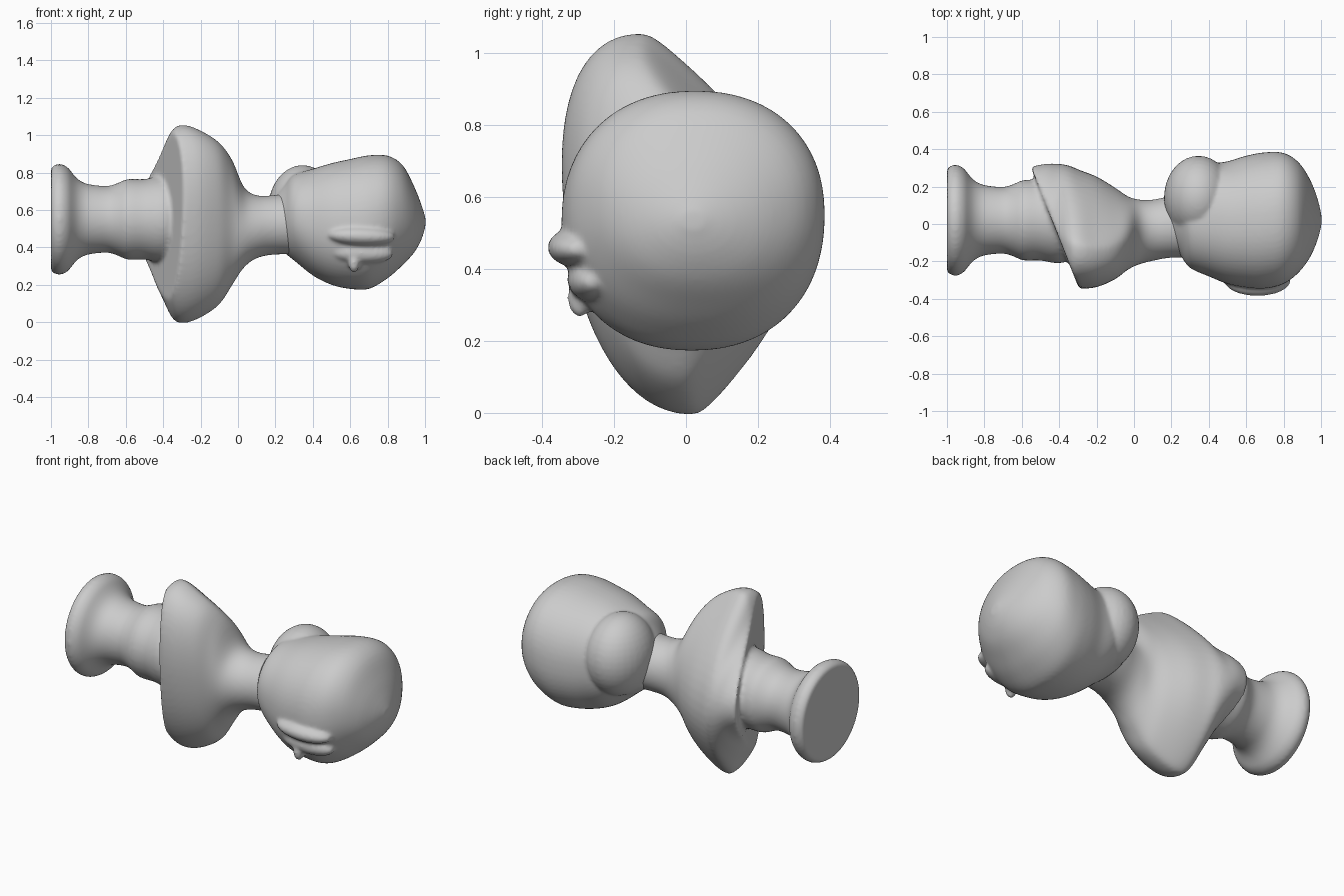
import bpy, bmesh
from math import sin, cos, pi, radians
from mathutils import Vector, Matrix

if "Cube" in bpy.data.objects:
    bpy.data.objects.remove(bpy.data.objects["Cube"])


def finish(name, bm):
    bmesh.ops.recalc_face_normals(bm, faces=bm.faces[:])
    me = bpy.data.meshes.new(name)
    bm.to_mesh(me)
    bm.free()
    ob = bpy.data.objects.new(name, me)
    bpy.context.collection.objects.link(ob)
    return ob


def fuse(name, parts, voxel, passes):
    # Join overlapping parts into one skin with softened seams
    bpy.ops.object.select_all(action='DESELECT')
    for p in parts:
        p.select_set(True)
    bpy.context.view_layer.objects.active = parts[0]
    bpy.ops.object.join()
    ob = bpy.context.view_layer.objects.active
    ob.name = name
    rm = ob.modifiers.new("skin", 'REMESH')
    rm.mode, rm.voxel_size = 'VOXEL', voxel
    sm = ob.modifiers.new("soften", 'SMOOTH')
    sm.factor, sm.iterations = 0.5, passes
    for m in ("skin", "soften"):
        bpy.ops.object.modifier_apply(modifier=m)
    bpy.ops.object.shade_smooth_by_angle(angle=radians(45))
    return ob


def smooth_rows(rows, steps):
    # Catmull-Rom interpolation between cross-section rows
    out = []
    for i in range(len(rows) - 1):
        a, b, c, d = [rows[min(max(j, 0), len(rows) - 1)] for j in range(i - 1, i + 3)]
        for k in range(steps):
            t = k / steps
            out.append([0.5 * (2*q + (r - p)*t + (2*p - 5*q + 4*r - s)*t*t + (3*q - p - 3*r + s)*t**3)
                        for p, q, r, s in zip(a, b, c, d)])
    return out + [list(rows[-1])]


def loft(rows, n=64, steps=4):
    # row: x, y min, y max, z min, z max, superellipse exponent, shoulder amount (lean and thin the back)
    bm = bmesh.new()
    rings = []
    for x, y0, y1, z0, z1, e, k in smooth_rows(rows, steps):
        ring = []
        for i in range(n):
            c, s = cos(2*pi*i/n), sin(2*pi*i/n)
            u = abs(c)**(2/e) * (1 if c > 0 else -1)
            v = abs(s)**(2/e) * (1 if s > 0 else -1)
            if u > 0:
                u *= 1 - .6*k*v*v
            y = (y0 + y1)/2 + u*(y1 - y0)/2 - k*(.07*v + .03*v*v)
            ring.append(bm.verts.new((x, y, (z0 + z1)/2 + v*(z1 - z0)/2)))
        rings.append(ring)
    for a, b in zip(rings, rings[1:]):
        for i in range(n):
            j = (i + 1) % n
            bm.faces.new((a[i], a[j], b[j], b[i]))
    bm.faces.new(rings[0])
    bm.faces.new(rings[-1])
    return bm


def blob(name, loc, size, rot_y=0):
    bm = bmesh.new()
    bmesh.ops.create_uvsphere(bm, u_segments=32, v_segments=20, radius=1)
    bm.transform(Matrix.Translation(loc) @ Matrix.Rotation(radians(rot_y), 4, 'Y') @ Matrix.Diagonal((*size, 1)))
    return finish(name, bm)


# Turned pedestal, round about the long axis
ped = [(-1, .272), (-.985, .288), (-.95, .297), (-.91, .277), (-.88, .24), (-.85, .21), (-.8, .188),
       (-.7, .178), (-.64, .195), (-.59, .215), (-.5, .215), (-.4, .23), (-.3, .2)]
pedestal = finish("pedestal", loft([(x, .02 - r, .02 + r, .55 - r, .55 + r, 2, 0) for x, r in ped]))

# Shoulders and neck, cut off by a slanted plane
body = loft([
    (-.58, -.33, .30, .34, .76, 2, 0),
    (-.48, -.33, .32, .27, .83, 2.1, .4),
    (-.41, -.33, .32, .14, .92, 2.1, .8),
    (-.35, -.335, .31, .02, 1.03, 2.1, 1),
    (-.29, -.335, .285, -.005, 1.055, 2.1, 1),
    (-.20, -.325, .25, .025, 1.025, 2.1, 1),
    (-.10, -.285, .19, .095, .96, 2.1, .8),
    (-.03, -.24, .145, .20, .865, 2, .4),
    (.03, -.215, .13, .29, .725, 2, .1),
    (.10, -.197, .13, .342, .678, 2, 0),
    (.20, -.18, .15, .362, .68, 2, 0),
    (.35, -.18, .17, .36, .70, 2, 0)])
res = bmesh.ops.bisect_plane(body, geom=body.verts[:] + body.edges[:] + body.faces[:],
                             plane_co=(-.30, -.33, .5), plane_no=Vector((-.63, -.25, 0)).normalized(),
                             clear_outer=True)
bmesh.ops.holes_fill(body, edges=[e for e in body.edges if e.is_boundary])
fuse("bust_on_pedestal", [pedestal, finish("shoulders_and_neck", body)], .012, 8)

# Head
head = finish("head", loft([
    (.20, -.10, .22, .42, .68, 2, 0),
    (.25, -.17, .27, .37, .74, 2, 0),
    (.30, -.235, .29, .33, .79, 2.1, 0),
    (.40, -.28, .32, .25, .82, 2.2, 0),
    (.50, -.32, .335, .20, .85, 2.2, 0),
    (.60, -.34, .365, .178, .872, 2.2, 0),
    (.70, -.345, .383, .178, .892, 2.2, 0),
    (.80, -.32, .38, .235, .89, 2.2, 0),
    (.88, -.26, .33, .305, .84, 2.15, 0),
    (.94, -.18, .24, .37, .73, 2.1, 0),
    (.98, -.09, .14, .44, .63, 2, 0),
    (1.002, -.01, .05, .51, .56, 2, 0)]))

# Hair bun at the nape, then the raised features of the face
bun = blob("hair_bun", (.345, .14, .60), (.185, .225, .24))
ridge = blob("upper_ridge", (.66, -.30, .46), (.18, .085, .055), 2)
lower = blob("lower_ridge", (.66, -.26, .37), (.17, .07, .06), 2)
knob = blob("small_knob", (.62, -.295, .32), (.03, .035, .055))
fuse("head_with_hair", [head, bun, ridge, lower, knob], .01, 8)
